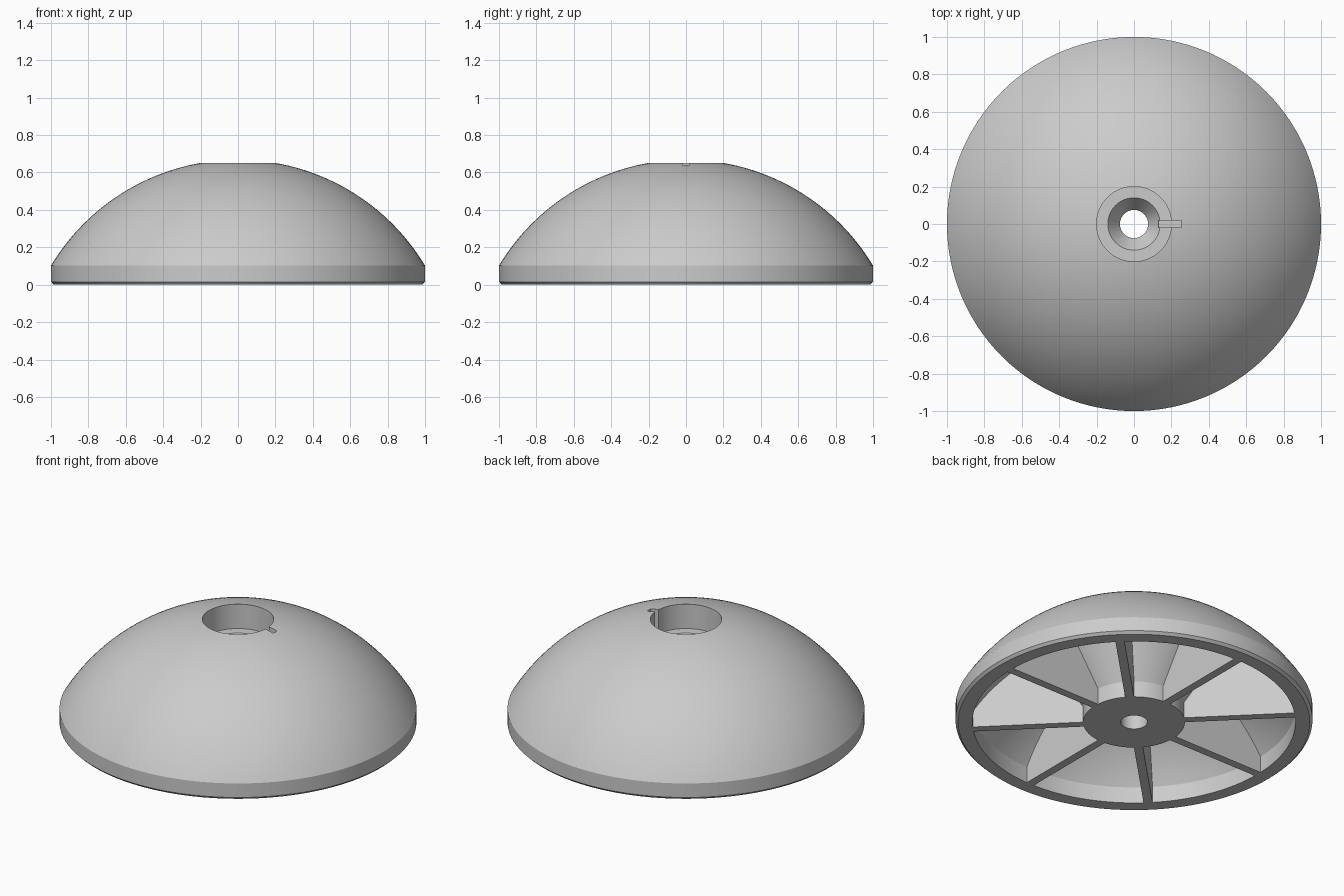
import bpy, bmesh
from math import sin, cos, asin, sqrt, pi, radians
from mathutils import Matrix

if "Cube" in bpy.data.objects:
    bpy.data.objects.remove(bpy.data.objects["Cube"])

SEGMENTS = 128
CENTRE_Z = -0.498      # centre of the dome's sphere
OUTER_R = 1.166
INNER_R = 1.085
RIB_R = 1.12           # rib tops end inside the shell wall

grey = bpy.data.materials.new("plain grey")
grey.use_nodes = True
colour = (0.6, 0.6, 0.6, 1)
grey.diffuse_color = colour
grey.node_tree.nodes["Principled BSDF"].inputs["Base Color"].default_value = colour


def arc(radius, r_start, r_end, steps):
    """Points (r, z) along the sphere's section between two distances from the axis."""
    a, b = asin(r_start / radius), asin(r_end / radius)
    angles = [a + (b - a) * i / steps for i in range(steps + 1)]
    return [(radius * sin(t), CENTRE_Z + radius * cos(t)) for t in angles]


def make_object(name, bm):
    bmesh.ops.recalc_face_normals(bm, faces=bm.faces)
    mesh = bpy.data.meshes.new(name)
    bm.to_mesh(mesh)
    bm.free()
    obj = bpy.data.objects.new(name, mesh)
    bpy.context.collection.objects.link(obj)
    mesh.materials.append(grey)
    return obj


def activate(obj):
    bpy.ops.object.select_all(action='DESELECT')
    obj.select_set(True)
    bpy.context.view_layer.objects.active = obj


def revolve(name, profile):
    bm = bmesh.new()
    verts = [bm.verts.new((r, 0, z)) for r, z in profile]
    edges = [bm.edges.new((v, verts[i - 1])) for i, v in enumerate(verts)]
    bmesh.ops.spin(bm, geom=verts + edges, axis=(0, 0, 1), cent=(0, 0, 0),
                   angle=2 * pi, steps=SEGMENTS)
    bmesh.ops.remove_doubles(bm, verts=bm.verts, dist=1e-4)
    return make_object(name, bm)


# Dome shell with rim, hub, stepped bore and countersink
profile = [(0.075, 0), (0.285, 0), (0.285, 0.1)]       # hub foot
profile += arc(INNER_R, 0.52, 0.905, 14)               # flared hub meets inner shell
profile += [(0.905, 0), (0.985, 0), (1.0, 0.015)]      # rim with chamfer
profile += arc(OUTER_R, 1.0, 0.2, 28)                  # outer dome
profile += [(0.2, 0.5), (0.14, 0.5), (0.075, 0.41)]    # bore, ledge, countersink
dome = revolve("dome", profile)

# Key slot beside the bore
bm = bmesh.new()
bmesh.ops.create_cube(bm, size=1, matrix=Matrix.Translation((0.193, 0, 0.62))
                      @ Matrix.Diagonal((0.124, 0.036, 0.3, 1)))
cutter = make_object("slot_cutter", bm)
cutter.hide_render = True
cut = dome.modifiers.new("key slot", 'BOOLEAN')
cut.operation = 'DIFFERENCE'
cut.solver = 'EXACT'
cut.object = cutter
activate(dome)
bpy.ops.object.modifier_apply(modifier=cut.name)
bpy.data.objects.remove(cutter)
bpy.ops.object.shade_smooth_by_angle(angle=radians(20))

# Eight radial ribs under the dome
bm = bmesh.new()
outline = [(0.27, 0), (0.92, 0)] + arc(RIB_R, 0.92, 0.27, 14)
for k in range(8):
    turn = Matrix.Rotation(k * pi / 4, 4, 'Z')
    face = bm.faces.new([bm.verts.new((r, -0.025, z)) for r, z in outline])
    grown = bmesh.ops.extrude_face_region(bm, geom=[face], use_keep_orig=True)
    side = [g for g in grown["geom"] if isinstance(g, bmesh.types.BMVert)]
    bmesh.ops.translate(bm, verts=side, vec=(0, 0.05, 0))
    bmesh.ops.transform(bm, matrix=turn, verts=side + list(face.verts))
make_object("ribs", bm)
